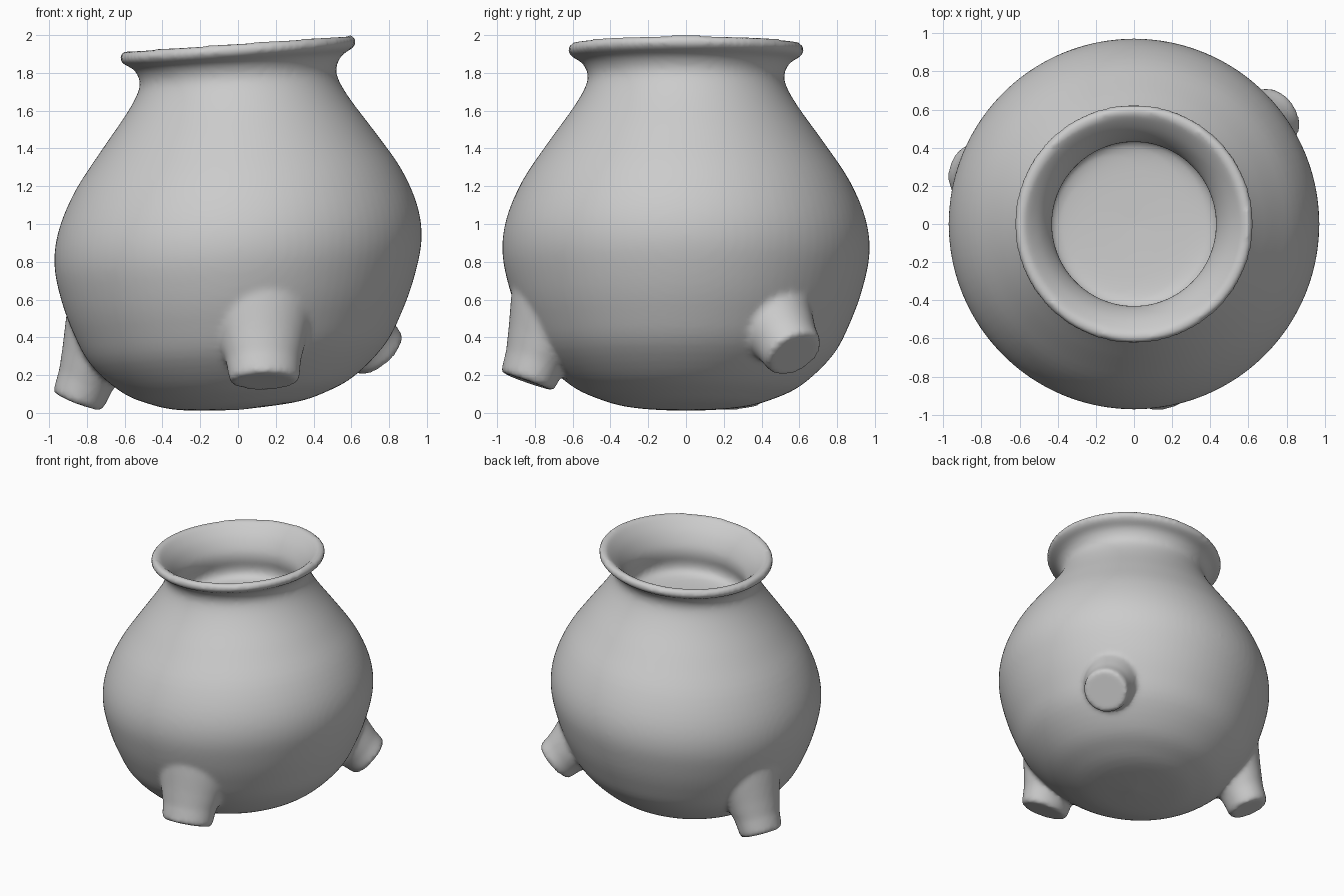
import bpy, bmesh, math
from mathutils import Vector

if "Cube" in bpy.data.objects:
    bpy.data.objects.remove(bpy.data.objects["Cube"])

SEG = 96
TILT = 0.07      # the pot leans: height rises with x


def catmull(pts, n=4):
    """Smooth curve through the profile points."""
    p = [Vector(q) for q in [pts[0]] + pts + [pts[-1]]]
    out = []
    for a, b, c, d in zip(p, p[1:], p[2:], p[3:]):
        for i in range(n):
            t = i / n
            out.append(0.5 * (2 * b + (c - a) * t + (2 * a - 5 * b + 4 * c - d) * t * t
                              + (3 * b - a - 3 * c + d) * t ** 3))
    return out + [p[-1]]


def skin(bm, rings, bottom, top):
    """Bridge rings of points into a closed solid with a pole at each end."""
    loops = [[bm.verts.new(co) for co in r] for r in rings]
    n = len(loops[0])
    for lo, hi in zip(loops, loops[1:]):
        for i in range(n):
            j = (i + 1) % n
            bm.faces.new((lo[i], lo[j], hi[j], hi[i]))
    vb, vt = bm.verts.new(bottom), bm.verts.new(top)
    for i in range(n):
        j = (i + 1) % n
        bm.faces.new((vb, loops[0][j], loops[0][i]))
        bm.faces.new((vt, loops[-1][i], loops[-1][j]))


def add_body(bm):
    # outside wall, flared lip, then down the throat to the inner floor
    profile = [(0.0, 0.015), (0.3, 0.035), (0.47, 0.08), (0.62, 0.155), (0.78, 0.31),
               (0.87, 0.48), (0.935, 0.66), (0.972, 0.85), (0.95, 1.03), (0.865, 1.23),
               (0.73, 1.43), (0.6, 1.61), (0.535, 1.72), (0.52, 1.79), (0.55, 1.855),
               (0.605, 1.888), (0.627, 1.92), (0.605, 1.955), (0.565, 1.945),
               (0.49, 1.87), (0.44, 1.78), (0.43, 1.71), (0.445, 1.63), (0.42, 1.57),
               (0.3, 1.545), (0.0, 1.535)]
    rings = []
    for r, z in catmull(profile)[1:-1]:
        ring = []
        for i in range(SEG):
            a = 2 * math.pi * i / SEG
            x, y = r * math.cos(a), r * math.sin(a)
            ring.append((x, y, z + TILT * x))
        rings.append(ring)
    skin(bm, rings, (0, 0, 0.015), (0, 0, 1.535))


def add_foot(bm, base, tip, r_base, r_tip, wide):
    base, tip = Vector(base), Vector(tip)
    axis = (tip - base).normalized()
    side = Vector((-tip.y, tip.x, 0)).normalized()
    out = side.cross(axis).normalized()
    side = axis.cross(out)
    rings = []
    for t, f in ((0, 1), (0.25, 0.7), (0.5, 0.38), (0.75, 0.1), (0.96, 0), (1.0, -0.1)):
        r = r_tip + (r_base - r_tip) * f
        c = base.lerp(tip, t)
        rings.append([c + out * r * math.cos(a) + side * r * wide * math.sin(a)
                      for a in (2 * math.pi * i / 40 for i in range(40))])
    skin(bm, rings, base, tip)


bm = bmesh.new()
add_body(bm)
# three stub feet: front, left, back right
add_foot(bm, (0.12, -0.68, 0.62), (0.14, -0.84, 0.165), 0.25, 0.15, 1.25)
add_foot(bm, (-0.67, 0.22, 0.52), (-0.85, 0.27, 0.06), 0.24, 0.14, 1.15)
add_foot(bm, (0.53, 0.42, 0.56), (0.75, 0.575, 0.31), 0.25, 0.16, 1.0)
bmesh.ops.recalc_face_normals(bm, faces=bm.faces)

mesh = bpy.data.meshes.new("three_footed_pot")
bm.to_mesh(mesh)
bm.free()
pot = bpy.data.objects.new("three_footed_pot", mesh)
bpy.context.collection.objects.link(pot)

# fuse body and feet, then soften the joins like hand-worked clay
rm = pot.modifiers.new("fuse", 'REMESH')
rm.mode = 'VOXEL'
rm.voxel_size = 0.018
rm.use_smooth_shade = True
sm = pot.modifiers.new("soften", 'SMOOTH')
sm.factor = 0.5
sm.iterations = 6
